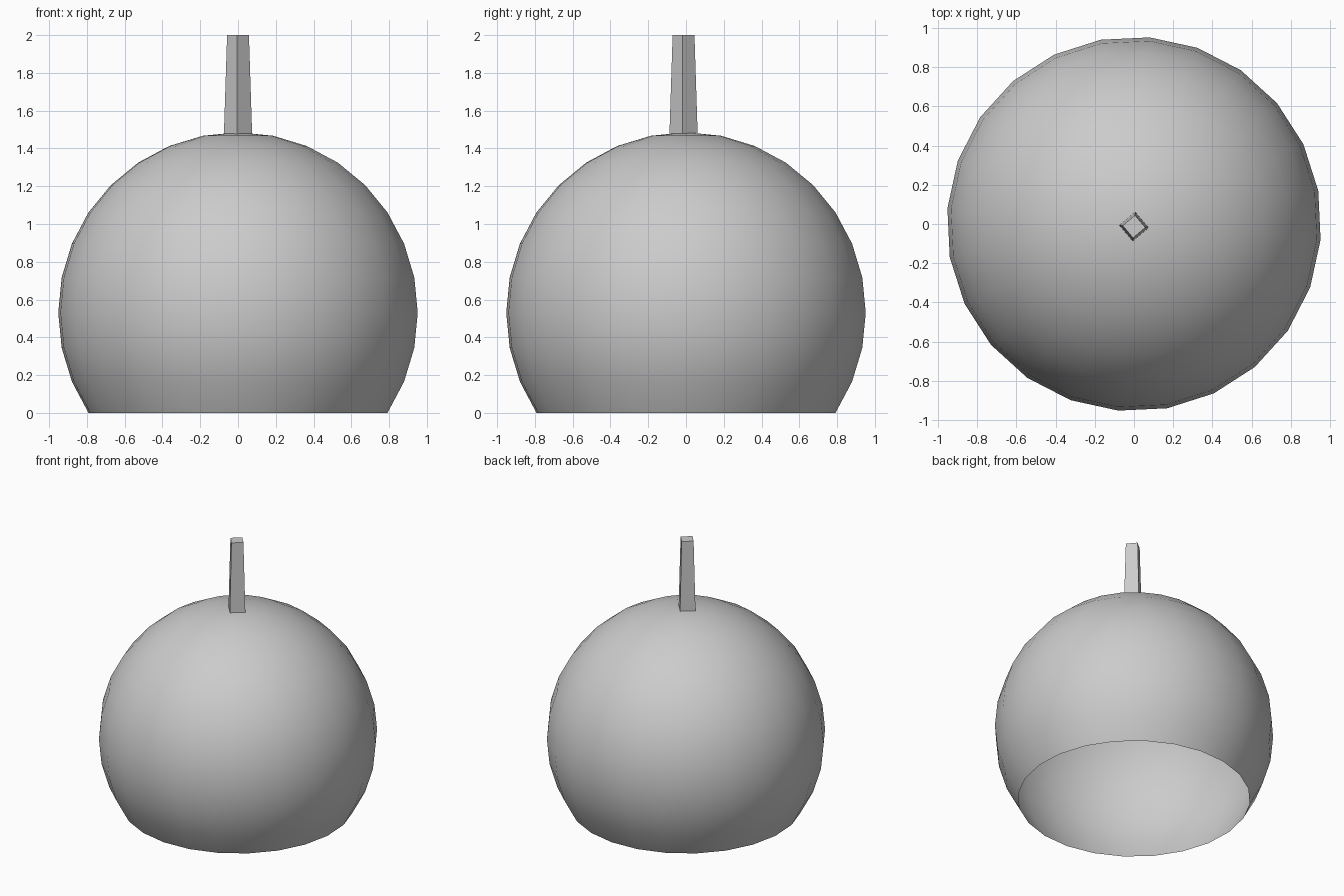
import bpy, bmesh
from math import radians, sin
from mathutils import Matrix

if "Cube" in bpy.data.objects:
    bpy.data.objects.remove(bpy.data.objects["Cube"])

R = 0.955                        # globe radius
CZ = R * sin(radians(33.75))     # centre height: cut ring lies on z = 0
TURN = radians(-4.8)             # slight turn shared by both parts


def make_object(name, bm):
    mesh = bpy.data.meshes.new(name)
    bm.to_mesh(mesh)
    bm.free()
    obj = bpy.data.objects.new(name, mesh)
    bpy.context.collection.objects.link(obj)
    return obj


# Open globe shade: sphere with the lower rings removed
bm = bmesh.new()
bmesh.ops.create_uvsphere(bm, u_segments=24, v_segments=16, radius=R,
                          matrix=Matrix.Translation((0, 0, CZ)) @ Matrix.Rotation(TURN, 4, 'Z'))
low = [v for v in bm.verts if v.co.z < -0.01]
bmesh.ops.delete(bm, geom=low, context='VERTS')
for f in bm.faces:
    f.smooth = True
make_object("globe_shade", bm)

# Tapered four-sided stem on top
z0, z1 = 1.475, 2.0
bm = bmesh.new()
bmesh.ops.create_cone(bm, cap_ends=True, segments=4, radius1=0.075, radius2=0.058, depth=z1 - z0,
                      matrix=Matrix.Translation((0, -0.013, (z0 + z1) / 2)) @ Matrix.Rotation(TURN, 4, 'Z'))
make_object("stem", bm)
